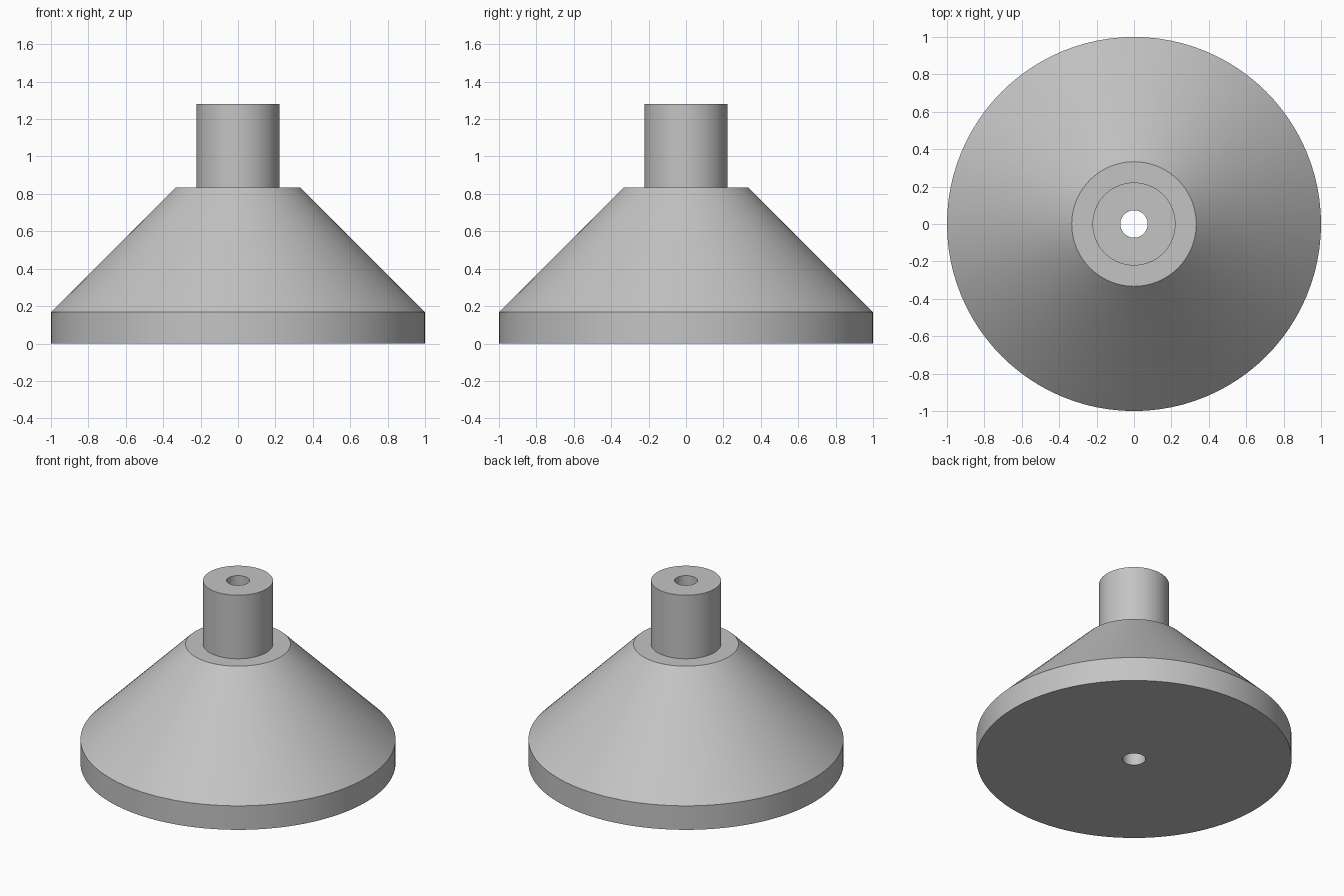
import bpy, bmesh, math

SEGMENTS = 96

cube = bpy.data.objects.get("Cube")
if cube:
    bpy.data.objects.remove(cube, do_unlink=True)

grey = bpy.data.materials.new("light_grey")
grey.use_nodes = True
colour = (0.55, 0.55, 0.55, 1)
grey.diffuse_color = colour
grey.node_tree.nodes["Principled BSDF"].inputs["Base Color"].default_value = colour


def lathe(name, profile, material):
    """Turn a closed (radius, height) profile around the z axis."""
    bm = bmesh.new()
    rings = []
    for radius, height in profile:
        ring = []
        for i in range(SEGMENTS):
            a = math.tau * i / SEGMENTS
            ring.append(bm.verts.new((radius * math.cos(a), radius * math.sin(a), height)))
        rings.append(ring)
    for k, lower in enumerate(rings):
        upper = rings[(k + 1) % len(rings)]
        for i in range(SEGMENTS):
            j = (i + 1) % SEGMENTS
            bm.faces.new((lower[i], lower[j], upper[j], upper[i]))
    bmesh.ops.recalc_face_normals(bm, faces=bm.faces)
    mesh = bpy.data.meshes.new(name)
    bm.to_mesh(mesh)
    bm.free()
    mesh.materials.append(material)
    obj = bpy.data.objects.new(name, mesh)
    bpy.context.collection.objects.link(obj)
    bpy.ops.object.select_all(action="DESELECT")
    obj.select_set(True)
    bpy.context.view_layer.objects.active = obj
    bpy.ops.object.shade_smooth_by_angle(angle=math.radians(30))
    return obj


# Rim, cone, shoulder and stem in one turned body with a through bore
BORE, STEM, SHOULDER, RIM = 0.073, 0.222, 0.333, 1.0
RIM_TOP, CONE_TOP, STEM_TOP = 0.168, 0.835, 1.28
lathe("conical_body", [
    (BORE, 0), (RIM, 0), (RIM, RIM_TOP), (SHOULDER, CONE_TOP),
    (STEM, CONE_TOP), (STEM, STEM_TOP), (BORE, STEM_TOP),
], grey)
